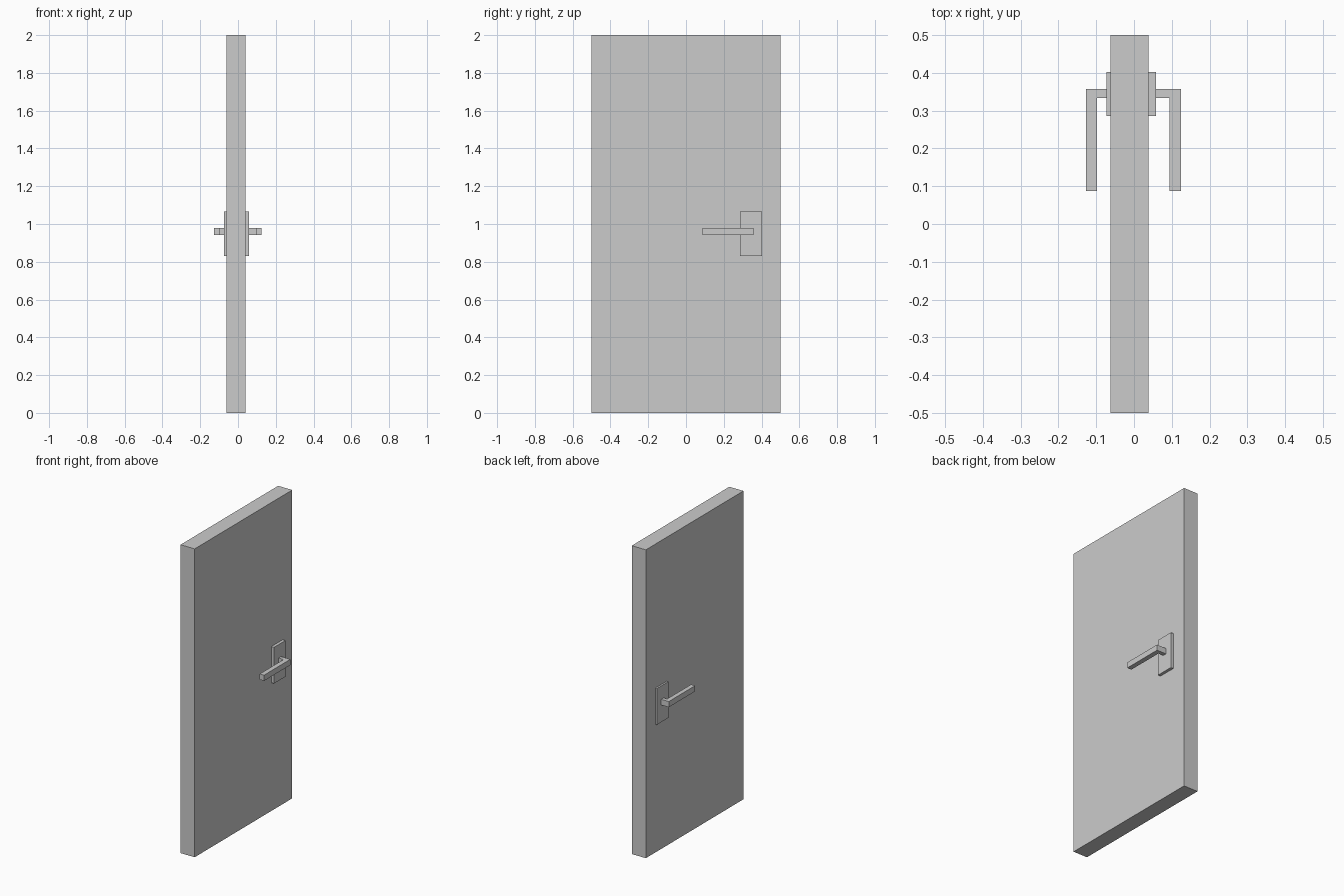
import bpy, bmesh

if "Cube" in bpy.data.objects:
    bpy.data.objects.remove(bpy.data.objects["Cube"])


def prism(name, outline, z0, z1):
    """Extrude an XY outline from z0 up to z1."""
    bm = bmesh.new()
    face = bm.faces.new([bm.verts.new((x, y, z0)) for x, y in outline])
    top = bmesh.ops.extrude_face_region(bm, geom=[face])["geom"]
    verts = [g for g in top if isinstance(g, bmesh.types.BMVert)]
    bmesh.ops.translate(bm, verts=verts, vec=(0, 0, z1 - z0))
    bmesh.ops.recalc_face_normals(bm, faces=bm.faces)
    mesh = bpy.data.meshes.new(name)
    bm.to_mesh(mesh)
    bm.free()
    obj = bpy.data.objects.new(name, mesh)
    bpy.context.collection.objects.link(obj)
    return obj


def rect(x0, x1, y0, y1):
    return [(x0, y0), (x1, y0), (x1, y1), (x0, y1)]


# Door slab
LEFT, RIGHT = -0.062, 0.039
prism("door_panel", rect(LEFT, RIGHT, -0.5, 0.5), 0, 2)

# Back plate and L-shaped lever on each side: door face, plate face, lever inner and outer x
sides = {
    "left": (LEFT, -0.073, -0.098, -0.127),
    "right": (RIGHT, 0.058, 0.094, 0.125),
}
for side, (door, plate, inner, outer) in sides.items():
    prism("handle_plate_" + side, rect(door, plate, 0.286, 0.403), 0.831, 1.066)
    lever = [(plate, 0.333), (inner, 0.333), (inner, 0.088),
             (outer, 0.088), (outer, 0.358), (plate, 0.358)]
    prism("handle_lever_" + side, lever, 0.942, 0.979)
